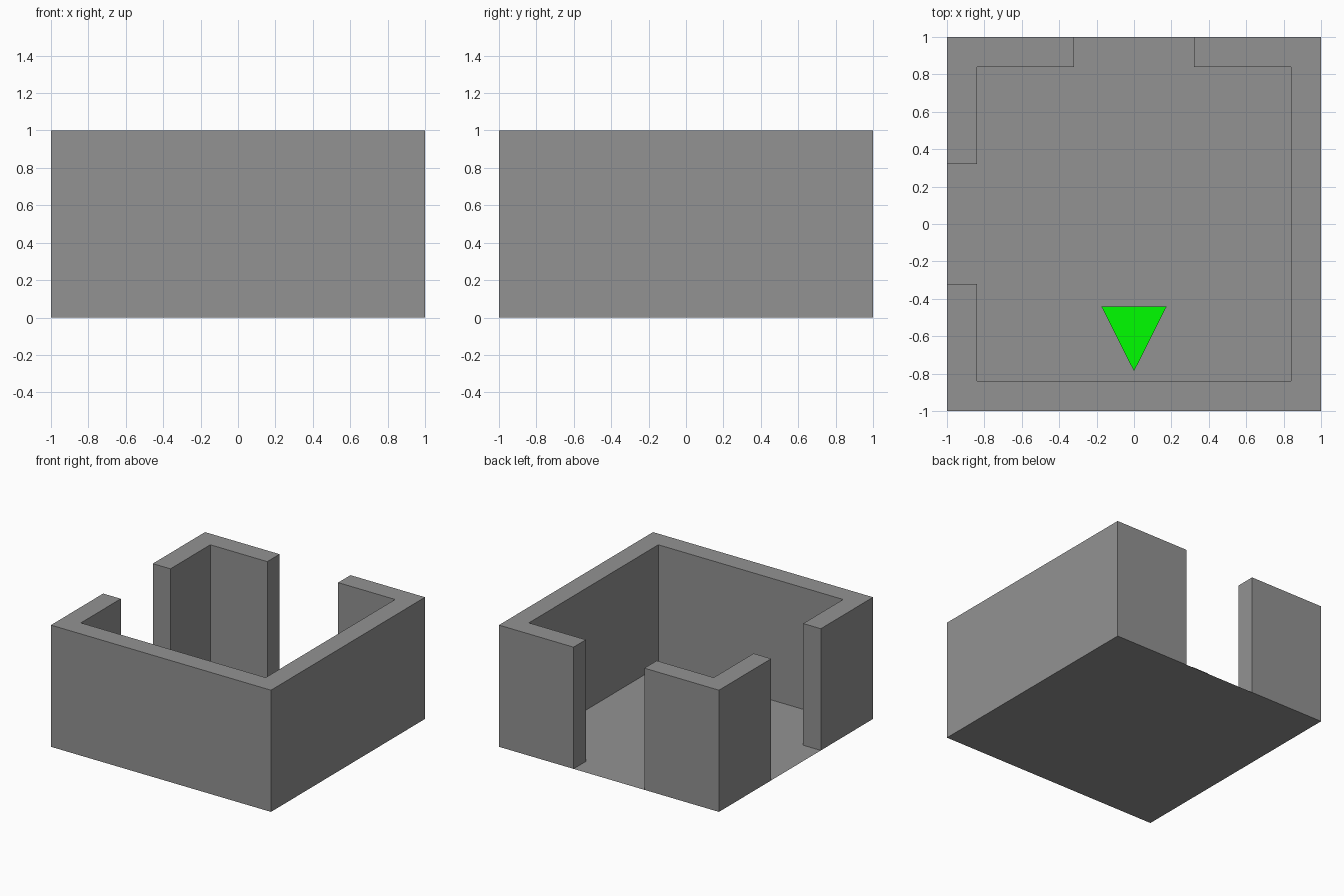
import bpy, bmesh

if "Cube" in bpy.data.objects:
    bpy.data.objects.remove(bpy.data.objects["Cube"])

OUT, INN, DOOR, HEIGHT = 1.0, 0.84, 0.322, 1.0


def make_material(name, color):
    mat = bpy.data.materials.new(name)
    mat.diffuse_color = (*color, 1.0)
    mat.use_nodes = True
    mat.node_tree.nodes["Principled BSDF"].inputs["Base Color"].default_value = mat.diffuse_color
    return mat


def make_object(name, outline, material, z=0.0, height=0.0):
    """Flat counter-clockwise outline, optionally extruded into an upright solid."""
    bm = bmesh.new()
    face = bm.faces.new([bm.verts.new((x, y, z)) for x, y in outline])
    if height:
        top = bmesh.ops.extrude_face_region(bm, geom=[face], use_keep_orig=True)
        verts = [g for g in top["geom"] if isinstance(g, bmesh.types.BMVert)]
        bmesh.ops.translate(bm, verts=verts, vec=(0, 0, height))
        bmesh.ops.recalc_face_normals(bm, faces=bm.faces)
    mesh = bpy.data.meshes.new(name)
    bm.to_mesh(mesh)
    bm.free()
    mesh.materials.append(material)
    obj = bpy.data.objects.new(name, mesh)
    bpy.context.collection.objects.link(obj)
    return obj


grey = make_material("dark_grey", (0.29, 0.29, 0.29))
green = make_material("green", (0.0, 1.0, 0.0))

# Thin floor
make_object("floor", [(-OUT, -OUT), (OUT, -OUT), (OUT, OUT), (-OUT, OUT)], grey)

# Main wall: runs from the left doorway round the front and right to the back doorway
make_object("main_wall", [
    (-OUT, -DOOR), (-OUT, -OUT), (OUT, -OUT), (OUT, OUT), (DOOR, OUT),
    (DOOR, INN), (INN, INN), (INN, -INN), (-INN, -INN), (-INN, -DOOR),
], grey, height=HEIGHT)

# Corner wall between the two doorways
make_object("corner_wall", [
    (-OUT, OUT), (-OUT, DOOR), (-INN, DOOR), (-INN, INN), (-DOOR, INN), (-DOOR, OUT),
], grey, height=HEIGHT)

# Green direction marker lying just above the floor
make_object("direction_marker",
            [(-0.175, -0.44), (0.0, -0.787), (0.175, -0.44)], green, z=0.01)
